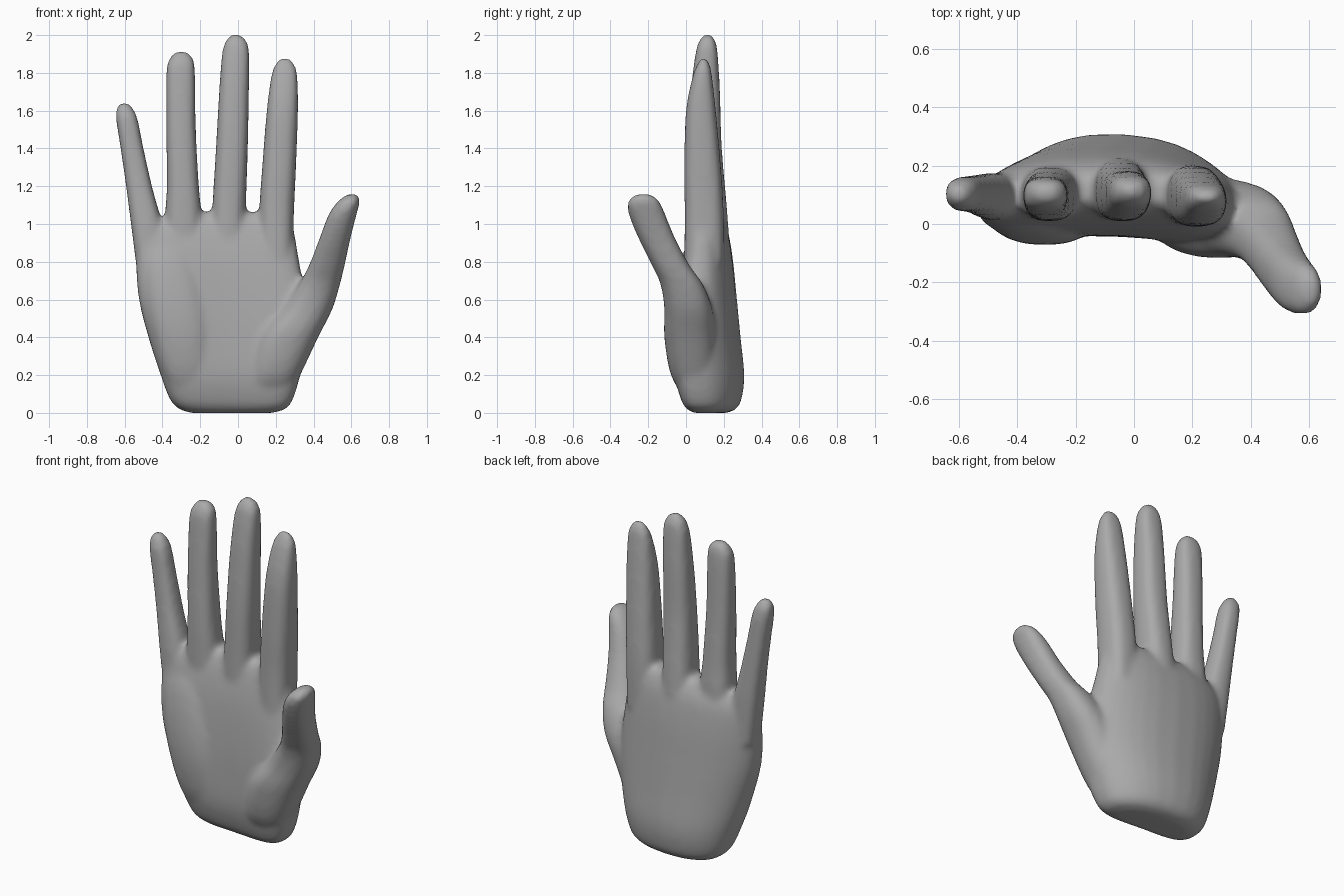
import bpy
import bmesh
from math import cos, sin, pi, copysign

# Remove the default cube
default_cube = bpy.data.objects.get("Cube")
if default_cube:
    bpy.data.objects.remove(default_cube, do_unlink=True)

SIDES = 32
STEPS = 5


def power(value, exponent):
    """Signed power, for superellipse outlines."""
    return copysign(abs(value) ** exponent, value)


def spline(a, b, c, d, t):
    """Catmull-Rom value between b and c."""
    return b + 0.5 * t * (c - a + t * (2 * a - 5 * b + 4 * c - d + t * (3 * (b - c) + d - a)))


def smooth_sections(sections):
    """Add in-between sections along a smooth path."""
    result = []
    last = len(sections) - 1
    for i in range(last):
        quad = [sections[max(0, min(last, i + k))] for k in (-1, 0, 1, 2)]
        for step in range(STEPS):
            result.append([spline(*values, step / STEPS) for values in zip(*quad)])
    return result + [list(sections[-1])]


def loft(bm, sections, squareness=2.4, arch=0.0):
    """Skin level sections given as (height, left, right, front, back)."""
    rings = []
    for z, x0, x1, y0, y1 in smooth_sections(sections):
        ring = []
        for i in range(SIDES):
            angle = 2 * pi * i / SIDES
            x = (x0 + x1) / 2 + (x1 - x0) / 2 * power(cos(angle), 2 / squareness)
            y = (y0 + y1) / 2 + (y1 - y0) / 2 * power(sin(angle), 2 / squareness)
            y -= arch * (1 - 0.6 * z) * (x + 0.1) ** 2
            ring.append(bm.verts.new((x, y, z)))
        rings.append(ring)
    for low, high in zip(rings, rings[1:]):
        for i in range(SIDES):
            j = (i + 1) % SIDES
            bm.faces.new((low[i], low[j], high[j], high[i]))
    bm.faces.new(rings[0][::-1])
    bm.faces.new(rings[-1])


palm = [
    (0, -.25, .18, .05, .22),
    (.02, -.31, .25, .02, .265),
    (.07, -.36, .29, -.01, .295),
    (.2, -.41, .33, -.04, .31),
    (.4, -.475, .37, -.04, .29),
    (.6, -.525, .36, -.03, .27),
    (.8, -.54, .325, -.01, .25),
    (.95, -.52, .3, .02, .225),
    (1.03, -.42, .28, .05, .19),
    (1.06, -.34, .25, .08, .16),
]
# Pad below the little finger
heel_pad = [
    (.05, -.32, -.2, .03, .15),
    (.2, -.4, -.14, -.04, .16),
    (.4, -.46, -.13, -.07, .16),
    (.6, -.5, -.16, -.065, .16),
    (.8, -.51, -.22, -.03, .15),
    (.95, -.48, -.28, .03, .14),
]
# Thumb, growing out of the pad on its side of the palm
thumb = [
    (.07, .06, .26, 0, .14),
    (.2, .05, .33, -.08, .16),
    (.4, .1, .425, -.115, .16),
    (.55, .23, .5, -.115, .14),
    (.68, .32, .54, -.135, .09),
    (.78, .375, .565, -.18, .02),
    (.92, .43, .595, -.25, -.055),
    (1.04, .475, .625, -.3, -.105),
    (1.11, .52, .643, -.31, -.135),
    (1.145, .56, .64, -.285, -.165),
    (1.16, .59, .625, -.25, -.2),
]
little_finger = [
    (.75, -.535, -.38, .01, .17),
    (1, -.567, -.405, .015, .175),
    (1.2, -.593, -.455, .03, .17),
    (1.4, -.622, -.5, .04, .165),
    (1.55, -.645, -.53, .045, .16),
    (1.61, -.643, -.555, .06, .145),
    (1.645, -.62, -.585, .085, .12),
]
ring_finger = [
    (.8, -.38, -.2, .01, .2),
    (1.05, -.385, -.195, .01, .195),
    (1.2, -.377, -.207, .01, .185),
    (1.5, -.38, -.223, .02, .17),
    (1.8, -.38, -.227, .04, .16),
    (1.88, -.36, -.24, .06, .15),
    (1.915, -.325, -.275, .09, .125),
]
middle_finger = [
    (.8, -.14, .03, .01, .235),
    (1.05, -.137, .04, .01, .22),
    (1.4, -.117, .052, .01, .19),
    (1.7, -.1, .058, .025, .18),
    (1.9, -.085, .06, .05, .168),
    (1.97, -.065, .045, .07, .155),
    (2.005, -.035, .01, .1, .13),
]
index_finger = [
    (.8, .12, .29, -.01, .2),
    (1.05, .112, .296, -.007, .2),
    (1.3, .128, .307, -.01, .185),
    (1.6, .152, .318, 0, .158),
    (1.78, .175, .315, .035, .138),
    (1.845, .195, .3, .06, .125),
    (1.88, .225, .27, .08, .105),
]

# Skin every part into one mesh
bm = bmesh.new()
loft(bm, palm, squareness=2.7, arch=.5)
loft(bm, heel_pad)
loft(bm, thumb)
for finger in (little_finger, ring_finger, middle_finger, index_finger):
    loft(bm, finger, squareness=2.7)
bmesh.ops.recalc_face_normals(bm, faces=bm.faces)
mesh = bpy.data.meshes.new("hand")
bm.to_mesh(mesh)
bm.free()
hand = bpy.data.objects.new("hand", mesh)
bpy.context.collection.objects.link(hand)

# Single grey colour
grey = bpy.data.materials.new("plain_grey")
grey.use_nodes = True
colour = (.4, .4, .4, 1)
grey.diffuse_color = colour
grey.node_tree.nodes["Principled BSDF"].inputs["Base Color"].default_value = colour
mesh.materials.append(grey)

# Fuse the parts and soften the joins
fuse = hand.modifiers.new("fuse", "REMESH")
fuse.mode = "VOXEL"
fuse.voxel_size = 0.016
fuse.use_smooth_shade = True
soften = hand.modifiers.new("soften", "SMOOTH")
soften.factor = 0.5
soften.iterations = 10
for polygon in mesh.polygons:
    polygon.use_smooth = True
